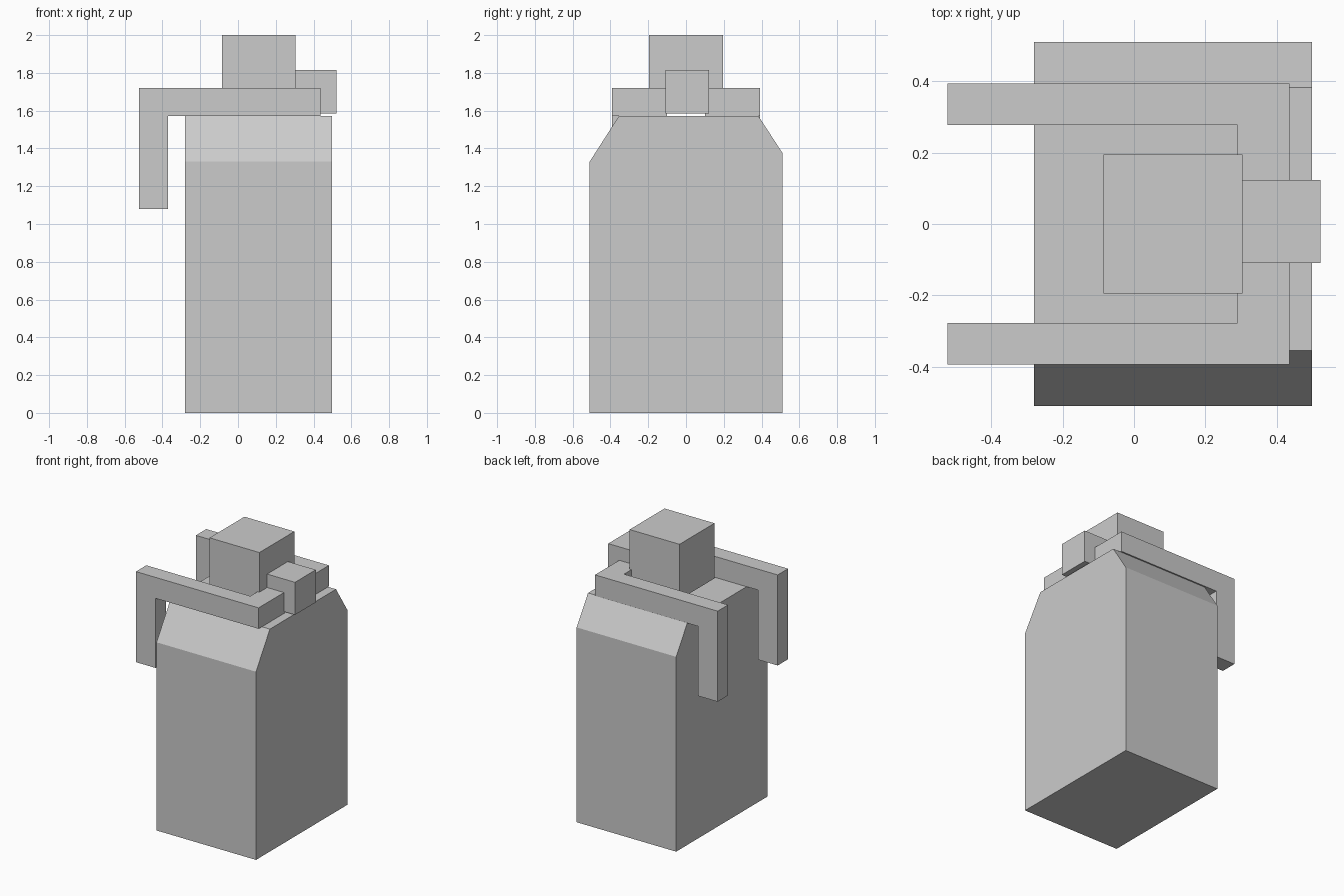
import bpy, bmesh
from mathutils import Vector

if "Cube" in bpy.data.objects:
    bpy.data.objects.remove(bpy.data.objects["Cube"])


def finish(bm, name):
    bmesh.ops.recalc_face_normals(bm, faces=bm.faces[:])
    mesh = bpy.data.meshes.new(name)
    bm.to_mesh(mesh)
    bm.free()
    obj = bpy.data.objects.new(name, mesh)
    bpy.context.collection.objects.link(obj)
    return obj


def box(name, lo, hi):
    bm = bmesh.new()
    bmesh.ops.create_cube(bm, size=1)
    for v in bm.verts:
        v.co = Vector([(a + b) / 2 + c * (b - a) for a, b, c in zip(lo, hi, v.co)])
    return finish(bm, name)


def body():
    # Shouldered end profile (y, z), extruded along x
    profile = [(-0.51, 0), (0.51, 0), (0.51, 1.377), (0.383, 1.572),
               (-0.355, 1.572), (-0.51, 1.33)]
    bm = bmesh.new()
    end = bm.faces.new([bm.verts.new((-0.28, y, z)) for y, z in profile])
    ring = [bm.verts.new((0.498, y, z)) for y, z in profile]
    bm.faces.new(ring)
    base = list(end.verts)
    for i in range(len(profile)):
        j = (i + 1) % len(profile)
        bm.faces.new((base[i], base[j], ring[j], ring[i]))
    return finish(bm, "body")


def arm(name, side):
    # Side profile (x, z): hanging hand, long bar, and a square end section
    profile = [(-0.523, 1.08), (-0.37, 1.08), (-0.37, 1.572), (0.29, 1.572),
               (0.436, 1.572), (0.436, 1.72), (0.29, 1.72), (-0.523, 1.72)]
    bm = bmesh.new()
    outer = [bm.verts.new((x, side * 0.393, z)) for x, z in profile]
    inner = [bm.verts.new((x, side * 0.277, z)) for x, z in profile]
    bm.faces.new(outer)
    for i in range(8):
        j = (i + 1) % 8
        bm.faces.new((outer[i], outer[j], inner[j], inner[i]))
    bm.faces.new([inner[i] for i in (0, 1, 2, 3, 6, 7)])
    elbow = bm.faces.new(inner[3:7])
    # Shoulder turns inward toward the centre, leaving a gap
    tip = bmesh.ops.extrude_discrete_faces(bm, faces=[elbow])["faces"][0]
    bmesh.ops.translate(bm, verts=tip.verts[:], vec=(0, -side * 0.177, 0))
    return finish(bm, name)


body()
arm("front_arm", -1)
arm("back_arm", 1)
box("head", (-0.086, -0.195, 1.61), (0.304, 0.195, 2.0))
box("rear_block", (0.29, -0.109, 1.585), (0.522, 0.123, 1.815))
